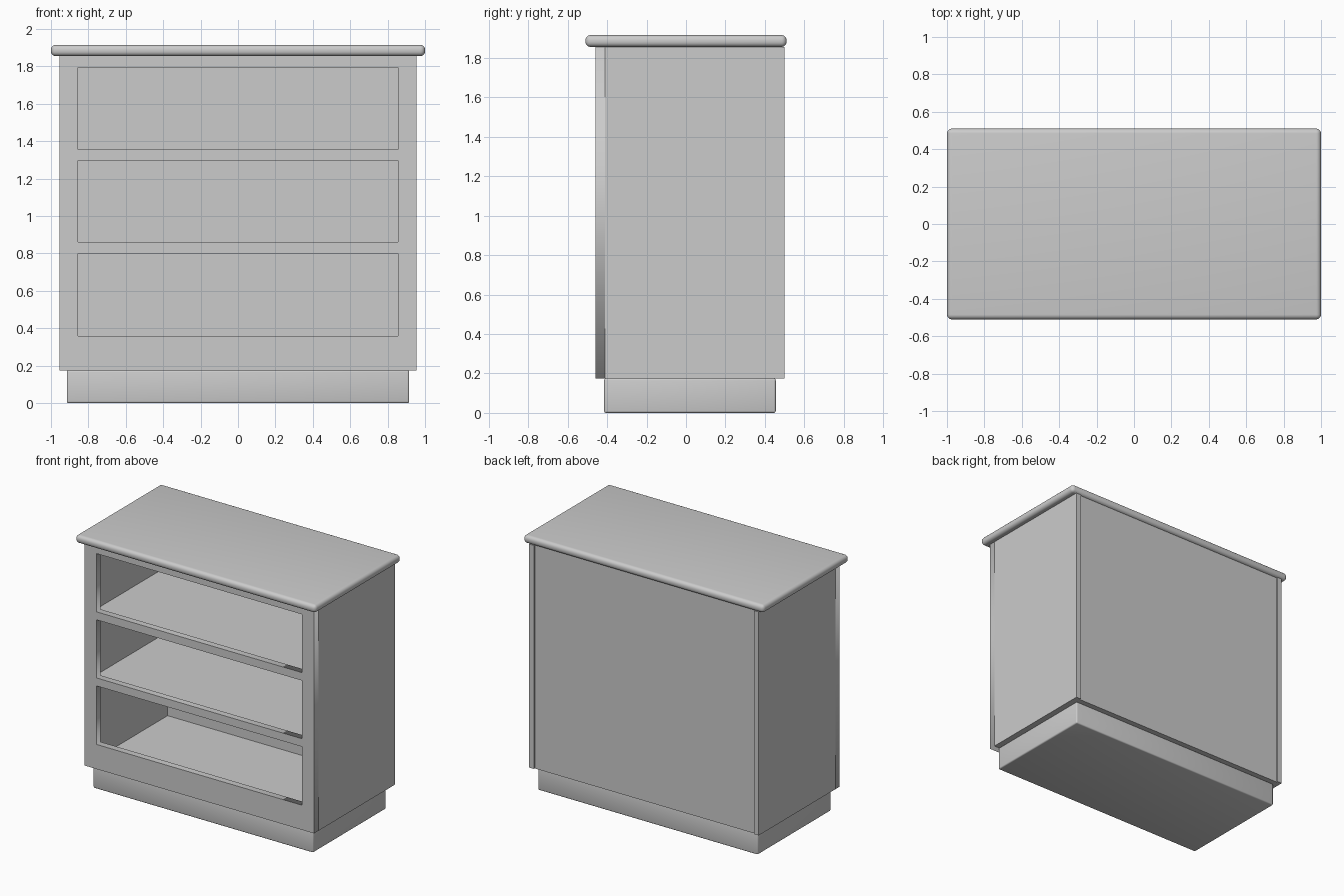
import bpy

if "Cube" in bpy.data.objects:
    bpy.data.objects.remove(bpy.data.objects["Cube"])


def box(name, x, y, z, bevel=0.0, segments=3):
    """Box from (min, max) ranges, with optional rounded edges."""
    size = [r[1] - r[0] for r in (x, y, z)]
    mid = [(r[0] + r[1]) / 2 for r in (x, y, z)]
    bpy.ops.mesh.primitive_cube_add(size=1, location=mid)
    ob = bpy.context.object
    ob.name = name
    ob.scale = size
    bpy.ops.object.transform_apply(location=False, rotation=False, scale=True)
    if bevel:
        mod = ob.modifiers.new("rounded_edges", 'BEVEL')
        mod.width = bevel
        mod.segments = segments
        bpy.ops.object.modifier_apply(modifier=mod.name)
        bpy.ops.object.shade_smooth_by_angle()
    return ob


def framed_panel(name, outer, holes, y_front, depth):
    """Flat panel in the x-z plane with rectangular openings."""
    curve = bpy.data.curves.new(name, 'CURVE')
    curve.dimensions = '2D'
    curve.fill_mode = 'BOTH'
    curve.extrude = depth / 2
    for x0, x1, z0, z1 in [outer] + holes:
        spline = curve.splines.new('POLY')
        spline.points.add(3)
        for p, (x, z) in zip(spline.points, ((x0, z0), (x1, z0), (x1, z1), (x0, z1))):
            p.co = (x, z, 0, 1)
        spline.use_cyclic_u = True
    ob = bpy.data.objects.new(name, curve)
    bpy.context.collection.objects.link(ob)
    ob.rotation_euler.x = 1.5707963
    ob.location.y = y_front + depth / 2
    bpy.ops.object.select_all(action='DESELECT')
    ob.select_set(True)
    bpy.context.view_layer.objects.active = ob
    bpy.ops.object.convert(target='MESH')
    return ob


# Plinth and rounded worktop
box("plinth", (-0.915, 0.915), (-0.415, 0.455), (0, 0.175), 0.01)
box("worktop", (-1, 1), (-0.51, 0.51), (1.855, 1.915), 0.026, 5)

# Front face frame with three drawer openings
openings = [(-0.855, 0.855, z0, z1) for z0, z1 in ((0.36, 0.80), (0.86, 1.297), (1.357, 1.795))]
framed_panel("front_frame", (-0.955, 0.955, 0.175, 1.855), openings, -0.46, 0.05)

# Side panels
for side, s in (("left", -1), ("right", 1)):
    box(side + "_side", sorted((s * 0.955, s * 0.915)), (-0.41, 0.50), (0.175, 1.855))

# Back panel, set slightly in from the side edges
box("back_panel", (-0.915, 0.915), (0.47, 0.49), (0.175, 1.855))

# Cabinet floor and two shelves
for name, top in (("floor_panel", 0.205), ("lower_shelf", 0.835), ("upper_shelf", 1.33)):
    box(name, (-0.915, 0.915), (-0.41, 0.47), (top - 0.03, top))
